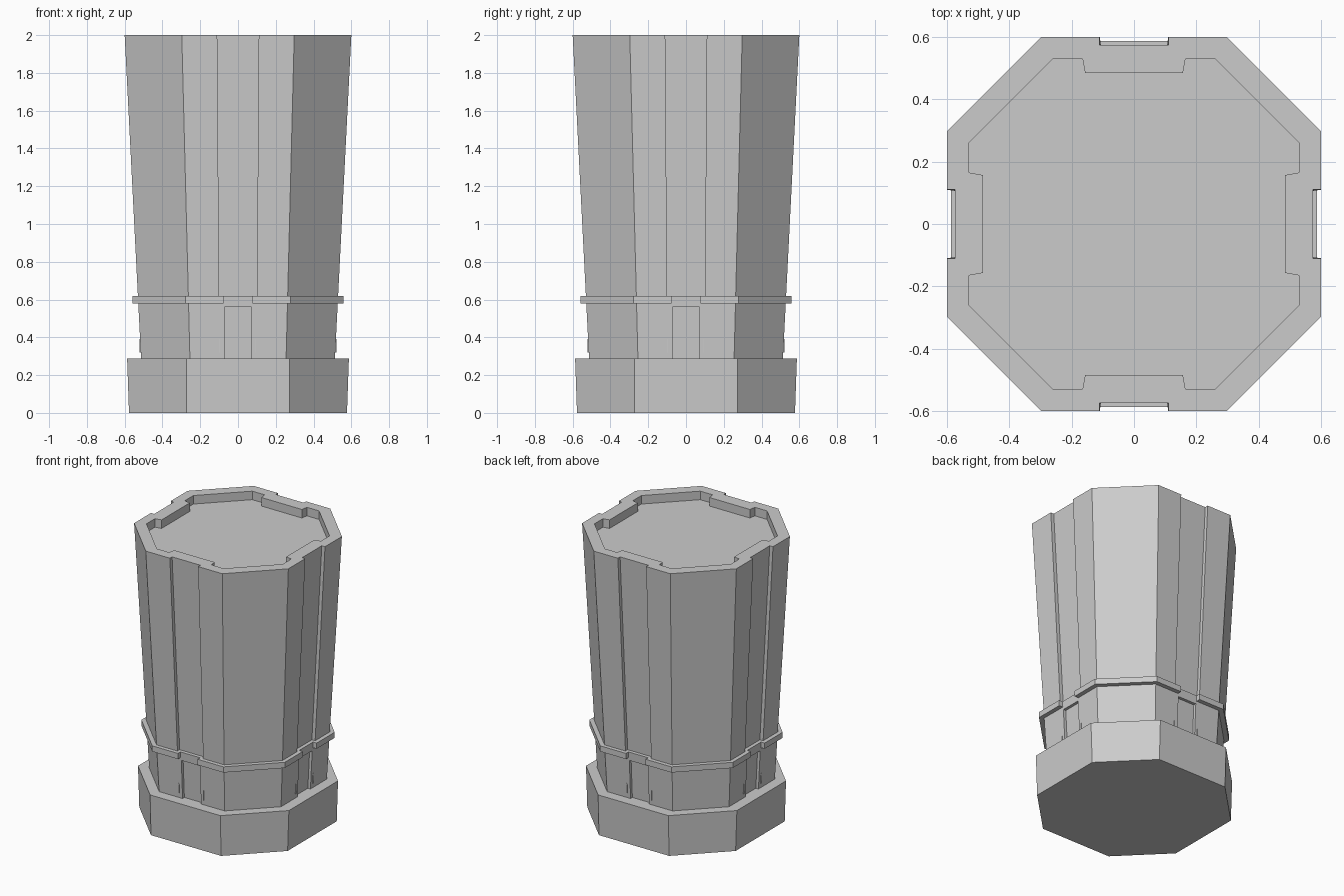
import bpy, bmesh
from math import pi
from mathutils import Matrix, Vector

cube = bpy.data.objects.get("Cube")
if cube:
    bpy.data.objects.remove(cube, do_unlink=True)

stone = bpy.data.materials.new("grey stone")
stone.use_nodes = True
colour = (0.6, 0.6, 0.6, 1)
stone.diffuse_color = colour
stone.node_tree.nodes["Principled BSDF"].inputs["Base Color"].default_value = colour


def make_object(name, bm):
    bmesh.ops.recalc_face_normals(bm, faces=bm.faces)
    mesh = bpy.data.meshes.new(name)
    bm.to_mesh(mesh)
    bm.free()
    mesh.materials.append(stone)
    obj = bpy.data.objects.new(name, mesh)
    bpy.context.collection.objects.link(obj)
    return obj


def outline(z, half, corner, notch=0.1, depth=0.0, flare=0.0):
    """Octagon with a notch in each of its four main sides."""
    side = [(-corner, -half), (-notch - flare, -half), (-notch, depth - half),
            (notch, depth - half), (notch + flare, -half), (corner, -half)]
    return [Matrix.Rotation(k * pi / 2, 3, "Z") @ Vector((x, y, z))
            for k in range(4) for x, y in side]


def loft(name, rings, closed=False):
    """Skin a stack of outlines; cap the ends or join them into a hoop."""
    bm = bmesh.new()
    loops = [[bm.verts.new(p) for p in ring] for ring in rings]
    pairs = list(zip(loops, loops[1:]))
    if closed:
        pairs.append((loops[-1], loops[0]))
    else:
        bm.faces.new(loops[0])
        bm.faces.new(loops[-1])
    for low, high in pairs:
        for i in range(len(low)):
            j = (i + 1) % len(low)
            bm.faces.new((low[i], low[j], high[j], high[i]))
    bmesh.ops.remove_doubles(bm, verts=bm.verts, dist=0.0001)
    bmesh.ops.dissolve_degenerate(bm, edges=bm.edges, dist=0.0001)
    return make_object(name, bm)


def wall(z):
    """Half width of the outward leaning tower wall."""
    return 0.53 + (z - 0.62) * 0.07 / 1.38


def tower_ring(z, notch, depth):
    return outline(z, wall(z), wall(z) * 0.496, notch, depth)


# Plinth
loft("plinth", [outline(0, 0.577, 0.273), outline(0.287, 0.587, 0.273)])

# Tower: doorways below, long grooves above, sunken roof inside a parapet
loft("tower", [
    tower_ring(0.28, 0.072, 0.02),
    tower_ring(0.56, 0.072, 0.02),
    tower_ring(0.56, 0.072, 0),
    tower_ring(0.62, 0.1, 0),
    tower_ring(0.62, 0.1, 0.025),
    tower_ring(2, 0.11, 0.025),
    outline(2, 0.53, 0.26, 0.157, 0.045, 0.008),
    outline(1.94, 0.53, 0.26, 0.157, 0.045, 0.008),
])

# Belt around the tower, interrupted above each doorway
belt_outer = dict(half=0.558, corner=0.277, notch=0.077, depth=0.031)
belt_inner = dict(half=0.522, corner=0.259, notch=0.077)
loft("belt", [outline(0.58, **belt_outer), outline(0.62, **belt_outer),
              outline(0.62, **belt_inner), outline(0.58, **belt_inner)], closed=True)

# Slim handles on both sides of each doorway
bm = bmesh.new()
for k in range(4):
    for x in (-0.097, 0.094):
        place = (Matrix.Rotation(k * pi / 2, 4, "Z")
                 @ Matrix.Translation((x, -wall(0.355), 0.355))
                 @ Matrix.Diagonal((0.005, 0.008, 0.07, 1)))
        bmesh.ops.create_cube(bm, size=1, matrix=place)
make_object("door_handles", bm)
